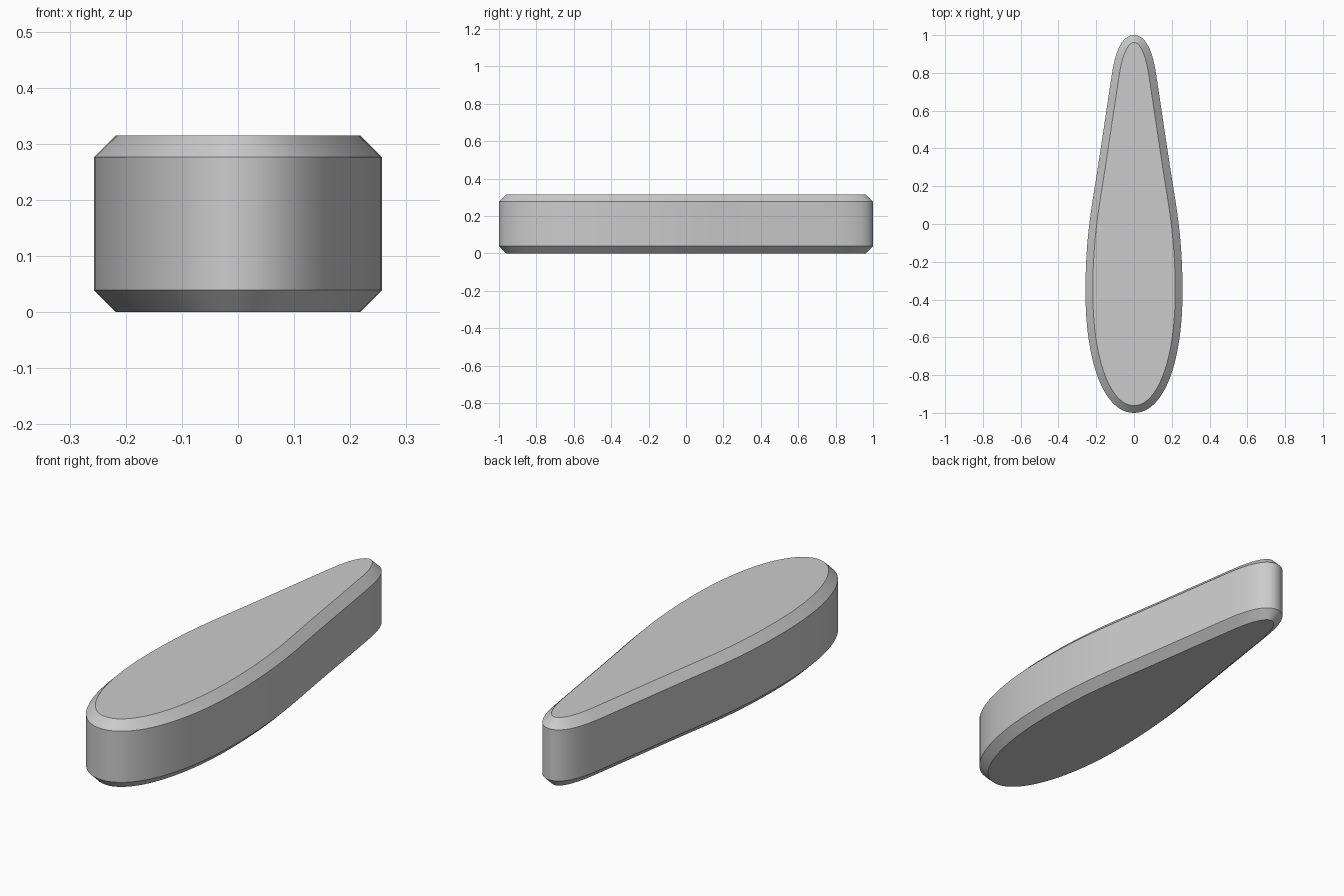
import bpy, bmesh
from mathutils import Vector
from mathutils.geometry import interpolate_bezier

if "Cube" in bpy.data.objects:
    bpy.data.objects.remove(bpy.data.objects["Cube"])

HEIGHT, BEVEL = 0.315, 0.039

# right half of the teardrop outline: (knot, handle, handle, knot), rear end to tip
segments = [
    ((0, -1), (0.16, -1), (0.257, -0.73), (0.257, -0.36), 24),
    ((0.257, -0.36), (0.257, -0.13), (0.237, 0.02), (0.207, 0.2), 12),
    ((0.207, 0.2), (0.175, 0.4), (0.147, 0.6), (0.116, 0.8), 6),
    ((0.116, 0.8), (0.095, 0.935), (0.055, 1), (0, 1), 16),
]
half = [Vector((0, -1))]
for a, b, c, d, n in segments:
    pts = interpolate_bezier(Vector(a), Vector(b), Vector(c), Vector(d), n + 1)
    half += [p.to_2d() for p in pts[1:]]
outline = half + [Vector((-p.x, p.y)) for p in half[-2:0:-1]]


def inset(points, dist):
    """Move every outline point inwards along its normal."""
    result = []
    for i, p in enumerate(points):
        t = (points[(i + 1) % len(points)] - points[i - 1]).normalized()
        result.append(p + Vector((-t.y, t.x)) * dist)
    return result


# stacked rings: chamfer, straight wall, chamfer
inner = inset(outline, BEVEL)
levels = [(inner, 0), (outline, BEVEL), (outline, HEIGHT - BEVEL), (inner, HEIGHT)]
bm = bmesh.new()
rings = [[bm.verts.new((p.x, p.y, z)) for p in ring] for ring, z in levels]
n = len(outline)
for lo, hi in zip(rings, rings[1:]):
    for i in range(n):
        j = (i + 1) % n
        bm.faces.new((lo[i], lo[j], hi[j], hi[i]))
bm.faces.new(rings[-1])
bm.faces.new(rings[0][::-1])
mesh = bpy.data.meshes.new("teardrop_body")
bm.to_mesh(mesh)
bm.free()

body = bpy.data.objects.new("teardrop_body", mesh)
bpy.context.collection.objects.link(body)
grey = bpy.data.materials.new("plain_grey")
grey.diffuse_color = (0.6, 0.6, 0.6, 1)
grey.use_nodes = True
grey.node_tree.nodes["Principled BSDF"].inputs["Base Color"].default_value = grey.diffuse_color
mesh.materials.append(grey)

# smooth walls, sharp chamfer edges
bpy.context.view_layer.objects.active = body
body.select_set(True)
bpy.ops.object.shade_smooth_by_angle(angle=0.52)
